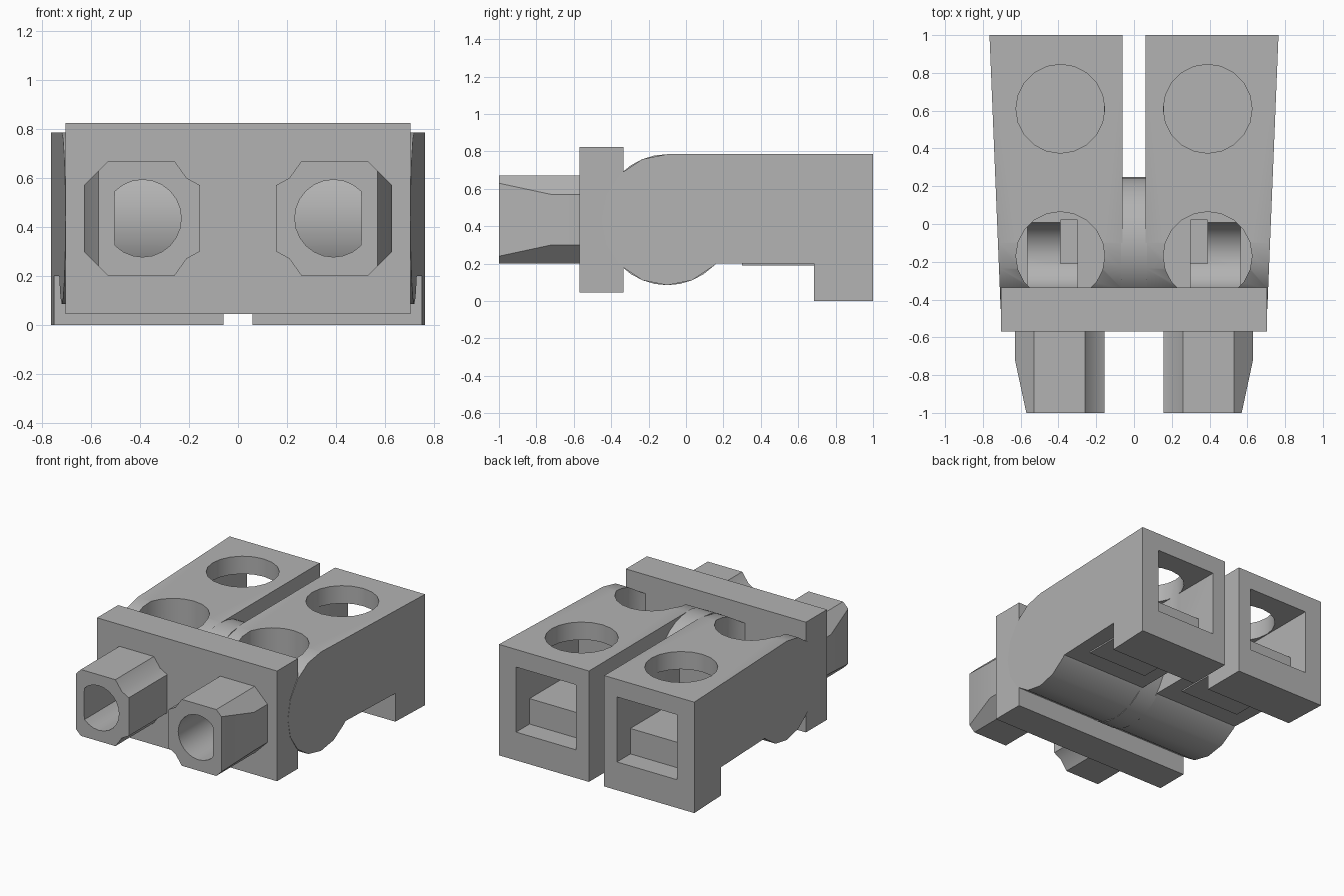
import bpy, bmesh, math
from mathutils import Vector, Matrix

if "Cube" in bpy.data.objects:
    bpy.data.objects.remove(bpy.data.objects["Cube"], do_unlink=True)

grey = bpy.data.materials.new("plain_grey")
grey.use_nodes = True
colour = (0.45, 0.45, 0.45, 1)
grey.diffuse_color = colour
grey.node_tree.nodes["Principled BSDF"].inputs["Base Color"].default_value = colour


def finish(name, bm):
    bmesh.ops.recalc_face_normals(bm, faces=bm.faces)
    mesh = bpy.data.meshes.new(name)
    bm.to_mesh(mesh)
    bm.free()
    ob = bpy.data.objects.new(name, mesh)
    bpy.context.collection.objects.link(ob)
    mesh.materials.append(grey)
    return ob


def prism(name, profile, start, end, place, tweak=None):
    """Extrude a 2D profile; place(a, b, depth) maps it to space."""
    bm = bmesh.new()
    rings = [[bm.verts.new(place(a, b, d)) for a, b in profile] for d in (start, end)]
    bm.faces.new(rings[0])
    bm.faces.new(rings[1])
    n = len(profile)
    for i in range(n):
        j = (i + 1) % n
        bm.faces.new((rings[0][i], rings[0][j], rings[1][j], rings[1][i]))
    if tweak:
        tweak(bm)
    return finish(name, bm)


def along_x(a, b, d):
    return (d, a, b)


def along_y(a, b, d):
    return (a, d, b)


def along_z(a, b, d):
    return (a, b, d)


def circle(ca, cb, r, n):
    return [(ca + r * math.cos(math.tau * i / n), cb + r * math.sin(math.tau * i / n))
            for i in range(n)]


def box(name, x, y, z):
    return prism(name, [(x[0], y[0]), (x[1], y[0]), (x[1], y[1]), (x[0], y[1])],
                 z[0], z[1], along_z)


def cut(ob, cutters):
    for c in cutters:
        mod = ob.modifiers.new("cut", 'BOOLEAN')
        mod.operation = 'DIFFERENCE'
        mod.solver = 'EXACT'
        mod.object = c
        bpy.context.view_layer.objects.active = ob
        bpy.ops.object.modifier_apply(modifier=mod.name)
        bpy.data.objects.remove(c, do_unlink=True)


def smooth(ob):
    bpy.ops.object.select_all(action='DESELECT')
    ob.select_set(True)
    bpy.context.view_layer.objects.active = ob
    bpy.ops.object.shade_smooth_by_angle(angle=math.radians(28))


# Side outline of a body: round nose, flat top, stepped foot
CY, CZ, R = -0.1, 0.435, 0.35
nose = [(CY + R * math.cos(math.tau * i / 16), CZ + R * math.sin(math.tau * i / 16))
        for i in range(4, 15)]
side = nose + [(0.16, 0.2), (0.685, 0.2), (0.685, 0), (1, 0), (1, 0.785)]

plate = box("front_plate", (-0.705, 0.705), (-0.57, -0.335), (0.045, 0.825))

for s, label in ((-1, "right"), (1, "left")):

    # Outer wall flares towards the back
    def flare(bm):
        for v in bm.verts:
            if abs(v.co.x) > 0.5:
                v.co.x = s * (0.706 + 0.059 * (v.co.y + 0.45) / 1.45)

    body = prism(label + "_body", side, s * 0.06, s * 0.7, along_x, flare)
    cut(body, [
        # rear cavity, open to the back
        box("cavity", (s * 0.16, s * 0.63), (0.3, 1.1), (0.2, 0.66)),
        # round wells in the top
        prism("rear_well", circle(s * 0.39, 0.61, 0.235, 20), 0.5, 1, along_z),
        prism("front_well", circle(s * 0.39, -0.17, 0.235, 20), 0.42, 1, along_z),
        # rounded trough and narrow slot in the front well floor
        prism("trough", circle(-0.17, 0.44, 0.18, 24), s * 0.3, s * 0.565, along_x),
        box("slot", (s * 0.3, s * 0.39), (-0.21, 0.02), (0.22, 0.5)),
    ])
    smooth(body)

    # Clamp block inside the cavity
    box(label + "_clamp_block", (s * 0.16, s * 0.63), (0.3, 0.85), (0.19, 0.38))

    # Front tube with chamfered corners and a slanted outer side
    half = [(0.63, 0.135), (0.53, 0.235), (0.26, 0.235), (0.21, 0.165), (0.155, 0.135)]
    section = [(s * x, CZ + h) for x, h in half]
    section += [(s * x, CZ - h) for x, h in reversed(half)]

    def slant(bm):
        geom = bm.verts[:] + bm.edges[:] + bm.faces[:]
        res = bmesh.ops.bisect_plane(bm, geom=geom, plane_co=(s * 0.63, -0.72, 0),
                                     plane_no=(s * 0.28, -0.06, 0), clear_outer=True)
        edges = [e for e in res["geom_cut"] if isinstance(e, bmesh.types.BMEdge)]
        bmesh.ops.holes_fill(bm, edges=[e for e in bm.edges if e.is_boundary])

    tube = prism(label + "_tube", section, -1, -0.5, along_y, slant)
    bore = [(s * min(x, 0.505), z) for x, z in circle(0.39, CZ, 0.158, 24)]
    bore = [p for i, p in enumerate(bore)
            if abs(abs(p[0]) - 0.505) > 1e-4 or abs(p[1] - CZ) > 0.07]
    cut(tube, [prism("bore", bore, -1.1, -0.45, along_y)])
    smooth(tube)
    cut(plate, [prism("bore", bore, -0.7, -0.36, along_y)])

# Round bridge joining the two bodies
bridge = prism("bridge", circle(CY, CZ, R, 32), -0.07, 0.07, along_x)
smooth(bridge)
